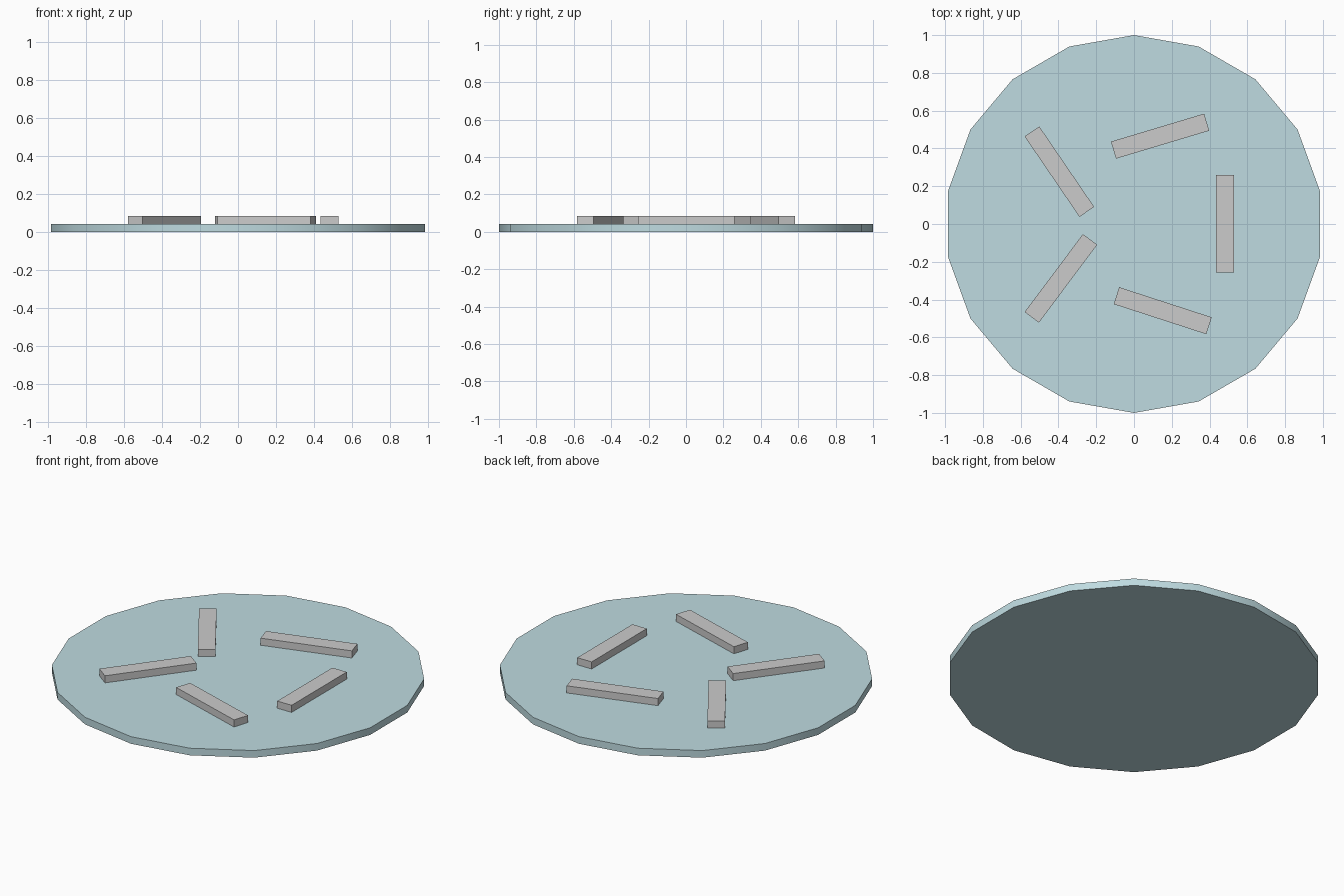
import bpy
from math import radians

if "Cube" in bpy.data.objects:
    bpy.data.objects.remove(bpy.data.objects["Cube"])

DISC_H = 0.042
BAR_SIZE = (0.515, 0.094, 0.042)

# Round base disc, 18 sides with a smooth rim
bpy.ops.mesh.primitive_cylinder_add(vertices=18, radius=1, depth=DISC_H,
                                    location=(0, 0, DISC_H / 2))
disc = bpy.context.object
disc.name = "base_disc"
bpy.ops.object.shade_smooth_by_angle(angle=radians(30))
teal = bpy.data.materials.new("teal")
teal.diffuse_color = (0.52, 0.71, 0.75, 1)
teal.use_nodes = True
teal.node_tree.nodes["Principled BSDF"].inputs["Base Color"].default_value = teal.diffuse_color
disc.data.materials.append(teal)


def add_bar(name, x, y, angle):
    """Flat bar lying on the disc, turned about z."""
    bpy.ops.mesh.primitive_cube_add(size=1, location=(x, y, DISC_H + BAR_SIZE[2] / 2),
                                    rotation=(0, 0, radians(angle)))
    bar = bpy.context.object
    bar.name = name
    bar.scale = BAR_SIZE


# Five loose bars arranged in a ring
for i, (x, y, angle) in enumerate([
    (0.482, 0.002, 90),
    (0.138, 0.465, 16.7),
    (-0.395, 0.277, -55.7),
    (-0.387, -0.288, 53.2),
    (0.152, -0.459, -18),
]):
    add_bar(f"bar_{i + 1}", x, y, angle)
